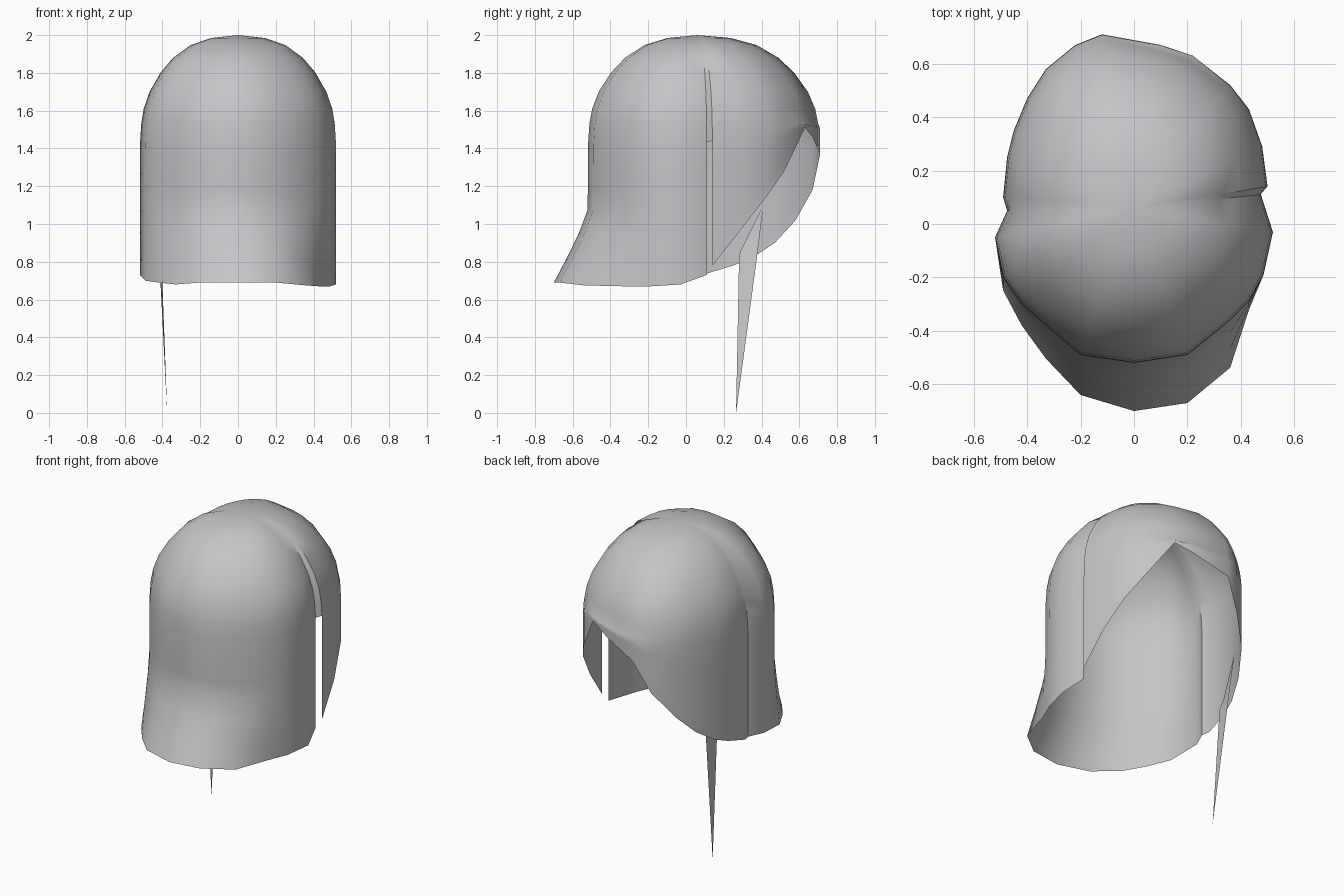
import bpy, bmesh

if "Cube" in bpy.data.objects:
    bpy.data.objects.remove(bpy.data.objects["Cube"])

grey = bpy.data.materials.new("soft grey")
grey.diffuse_color = (0.56, 0.55, 0.57, 1)
grey.use_nodes = True
grey.node_tree.nodes["Principled BSDF"].inputs["Base Color"].default_value = grey.diffuse_color

CY = 0.06          # crown centre in y
WALL_TOP = 1.53    # where dome turns into hanging wall
# dome profile: (scale of outline, height)
DOME = [(0.27, 1.985), (0.48, 1.948), (0.66, 1.88), (0.79, 1.80), (0.9, 1.70), (0.96, 1.61), (0.985, 1.53)]
# share of each lock's length, top to bottom
DROP = [0.12, 0.3, 0.42, 0.54, 0.68, 0.84, 1.0]
# locks around the head: x, y, bottom height, flare in y at the hem
LOCKS = [
    (0, -.52, .69, -.18), (.2, -.49, .69, -.18), (.36, -.36, .675, -.17),
    (.43, -.29, .67, -.03), (.485, -.19, .67, 0), (.52, -.03, .68, 0), (.475, .11, .73, 0),
    (.5, .14, .78, 0), (.48, .29, .97, 0), (.43, .43, 1.15, 0), (.36, .52, 1.28, 0),
    (.22, .63, 1.51, 0), (.1, .67, 1.46, 0), (-.12, .71, 1.37, 0), (-.22, .67, 1.18, 0),
    (-.33, .58, 1.02, 0), (-.4, .47, .9, 0), (-.45, .35, .82, 0), (-.475, .25, .78, 0),
    (-.49, .1, .735, 0), (-.475, .05, .73, 0), (-.52, -.05, .73, 0), (-.49, -.2, .70, -.05),
    (-.42, -.3, .69, -.08), (-.33, -.38, .68, -.12), (-.2, -.49, .69, -.15)]
SLIT = 6           # open gap after this lock, on the right side


def finish(bm, name, angle):
    me = bpy.data.meshes.new(name)
    bm.to_mesh(me)
    bm.free()
    me.materials.append(grey)
    ob = bpy.data.objects.new(name, me)
    bpy.context.collection.objects.link(ob)
    bpy.ops.object.select_all(action='DESELECT')
    ob.select_set(True)
    bpy.context.view_layer.objects.active = ob
    bpy.ops.object.shade_smooth_by_angle(angle=angle)
    return ob


# hair shell: dome with hanging locks, open toward the back right
bm = bmesh.new()
top = bm.verts.new((0, CY, 2.0))
cols = []
for x, y, zb, flare in LOCKS:
    col = [bm.verts.new((x * s, CY + (y - CY) * s, z)) for s, z in DOME]
    for t in DROP:
        z = WALL_TOP + (zb - WALL_TOP) * t
        f = max(0, (1.08 - z) / 0.39) ** 1.2
        s = min(1, 0.985 + 0.1 * t)
        col.append(bm.verts.new((x * s, CY + (y - CY) * s + flare * f, z)))
    cols.append(col)
for i, a in enumerate(cols):
    b = cols[(i + 1) % len(cols)]
    bm.faces.new((top, a[0], b[0]))
    for k in range(len(a) - 1):
        if i == SLIT and k >= len(DOME):
            continue
        bm.faces.new((a[k], a[k + 1], b[k + 1], b[k]))
finish(bm, "hair_shell", 0.7)

# long thin strand hanging from the left fringe
bm = bmesh.new()
strand = [(-.42, .41, 1.1), (-.44, .285, .85), (-.415, .28, .78), (-.375, .265, 0), (-.405, .375, .82)]
bm.faces.new([bm.verts.new(p) for p in strand])
bmesh.ops.triangulate(bm, faces=bm.faces[:])
finish(bm, "hanging_strand", 0.7)
